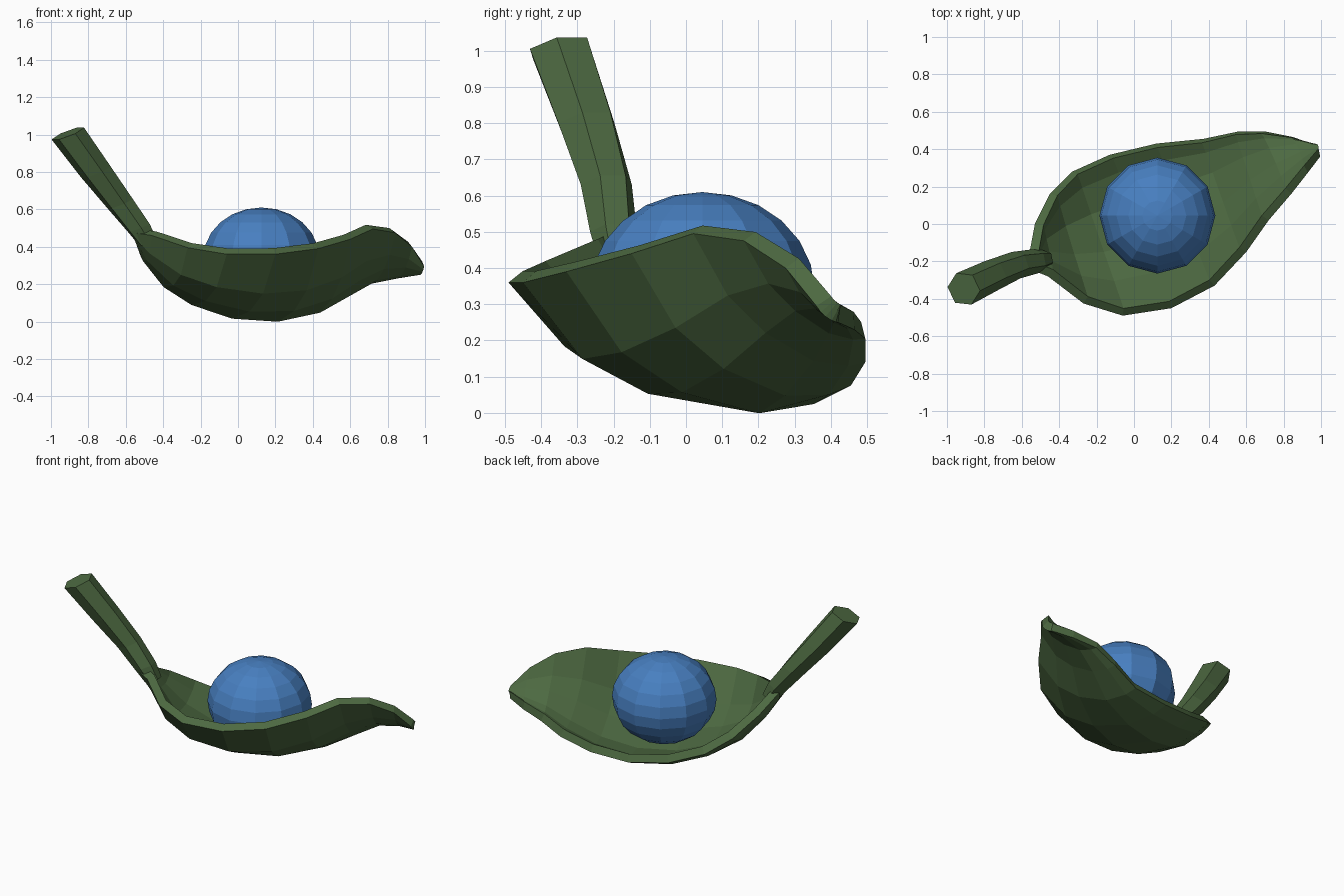
import bpy
import bmesh
from mathutils import Vector

cube = bpy.data.objects.get("Cube")
if cube:
    bpy.data.objects.remove(cube)


def make_material(name, color):
    mat = bpy.data.materials.new(name)
    mat.use_nodes = True
    mat.diffuse_color = color
    mat.node_tree.nodes["Principled BSDF"].inputs["Base Color"].default_value = color
    return mat


def add_object(name, bm, mat):
    mesh = bpy.data.meshes.new(name)
    bm.to_mesh(mesh)
    bm.free()
    mesh.materials.append(mat)
    obj = bpy.data.objects.new(name, mesh)
    bpy.context.collection.objects.link(obj)
    return obj


def bridge(bm, rows, closed):
    """Fill quads between neighbouring rows of vertices."""
    for a, b in zip(rows, rows[1:]):
        count = len(a)
        for j in range(count if closed else count - 1):
            k = (j + 1) % count
            bm.faces.new((a[j], b[j], b[k], a[k]))


green = make_material("leaf green", (0.074, 0.142, 0.053, 1))
blue = make_material("berry blue", (0.064, 0.213, 0.53, 1))

# Leaf: ribs hang between a high front rim and a low back rim
# each rib is front point, back point, sag
ribs = [
    ((-.56, -.24, .475), (-.56, -.16, .475), .02),
    ((-.46, -.28, .46), (-.53, .00, .385), .10),
    ((-.27, -.425, .395), (-.45, .16, .27), .15),
    ((-.06, -.49, .36), (-.33, .28, .18), .175),
    ((.20, -.45, .36), (-.13, .37, .105), .20),
    ((.43, -.33, .39), (.12, .43, .065), .197),
    ((.60, -.15, .44), (.37, .455, .075), .165),
    ((.72, .02, .495), (.56, .495, .14), .125),
    ((.84, .16, .475), (.70, .495, .205), .08),
    ((.93, .275, .40), (.85, .465, .23), .04),
    ((.995, .36, .295), (.975, .42, .25), .01),
]
sag_profile = [(0, 0), (.2, .8), (.42, 1), (.7, .83), (.9, .37), (1, 0)]
bm = bmesh.new()
rows = []
for front, back, sag in ribs:
    row = []
    for t, depth in sag_profile:
        point = Vector(front).lerp(Vector(back), t)
        point.z -= sag * depth
        row.append(bm.verts.new(point))
    rows.append(row)
bridge(bm, rows, False)
leaf = add_object("leaf_bowl", bm, green)
shell = leaf.modifiers.new("Thickness", 'SOLIDIFY')
shell.thickness = 0.05
shell.offset = 1

# Stem: hexagonal tube widening toward its cut end, rings leaning level
path = [
    ((-.48, -.19, .42), .052),
    ((-.53, -.20, .50), .066),
    ((-.63, -.22, .63), .074),
    ((-.76, -.275, .80), .085),
    ((-.91, -.347, 1.005), .093),
]
points = [Vector(p) for p, r in path]
bm = bmesh.new()
rings = []
for i, (center, radius) in enumerate(path):
    direction = points[min(i + 1, len(points) - 1)] - points[max(i - 1, 0)]
    direction.z += 0.7 * direction.length
    turn = direction.to_track_quat('Z', 'X').to_matrix().to_4x4()
    turn.translation = points[i]
    ring = bmesh.ops.create_circle(bm, segments=6, radius=radius, matrix=turn)
    rings.append(ring["verts"])
bridge(bm, rings, True)
bm.faces.new(rings[0])
bm.faces.new(rings[-1])
bmesh.ops.recalc_face_normals(bm, faces=bm.faces)
add_object("stem", bm, green)

# Berry: slightly squashed faceted ball resting in the bowl
bm = bmesh.new()
bmesh.ops.create_uvsphere(bm, u_segments=12, v_segments=12, radius=0.31)
berry = add_object("berry", bm, blue)
berry.scale.z = 0.87
berry.location = (.125, .045, .34)
